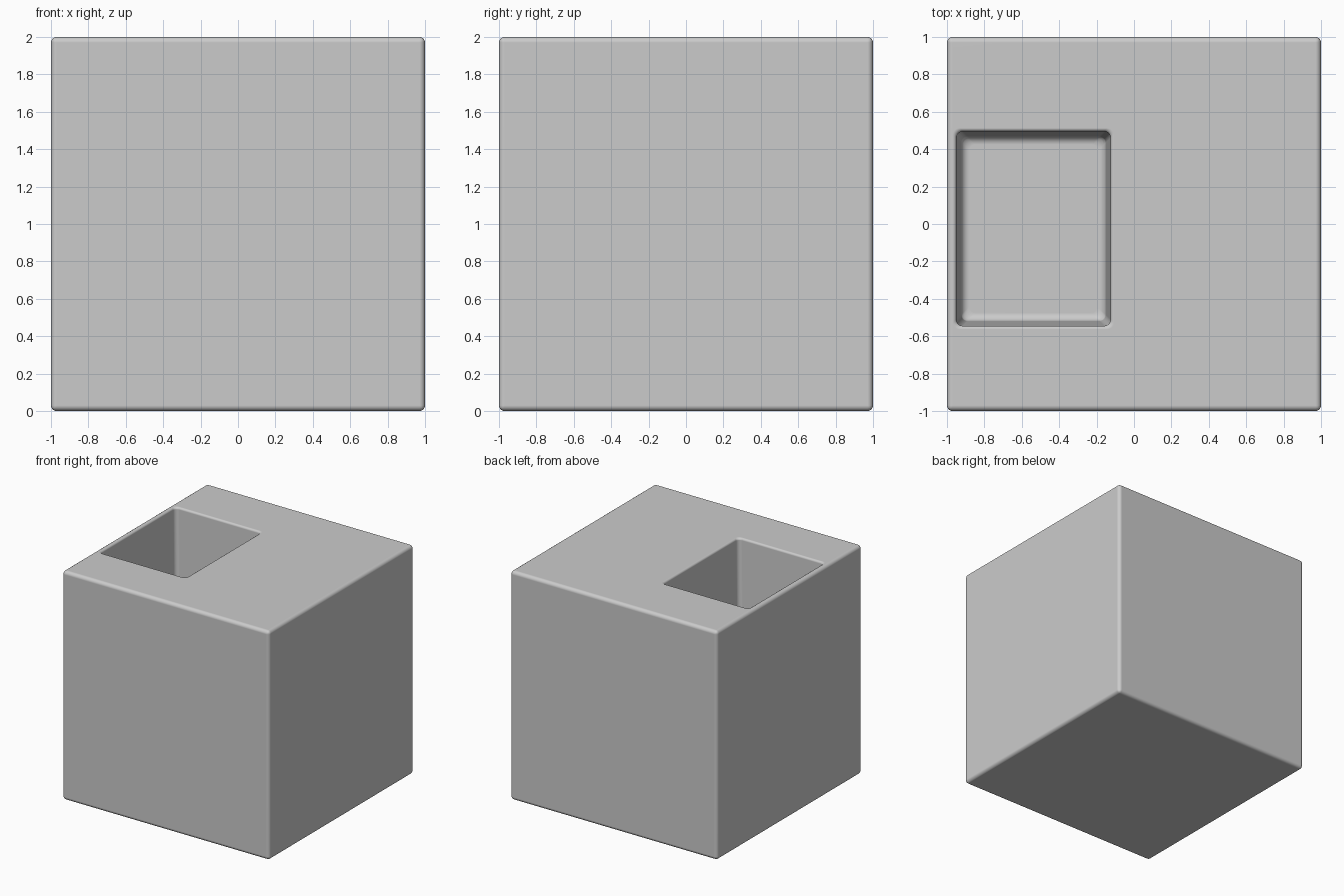
import bpy, bmesh, math

if "Cube" in bpy.data.objects:
    bpy.data.objects.remove(bpy.data.objects["Cube"])

# Block with softly rounded edges
bpy.ops.mesh.primitive_cube_add(size=2, location=(0, 0, 1))
block = bpy.context.object
block.name = "block"
bev = block.modifiers.new("round_edges", 'BEVEL')
bev.width = 0.03
bev.segments = 4

# Pocket outline at the top of its wall, and its floor height
X0, X1, Y0, Y1 = -0.95, -0.125, -0.545, 0.495
FLOOR, RIM, FILLET, TAPER = 1.0, 0.018, 0.045, 0.025


def ring(bm, inset, z, r=0.035, n=5):
    """Rounded rectangle of vertices, counter-clockwise."""
    x0, x1, y0, y1 = X0 + inset, X1 - inset, Y0 + inset, Y1 - inset
    corners = [(x1 - r, y1 - r), (x0 + r, y1 - r), (x0 + r, y0 + r), (x1 - r, y0 + r)]
    verts = []
    for k, (cx, cy) in enumerate(corners):
        for i in range(n + 1):
            a = math.pi / 2 * (k + i / n)
            verts.append(bm.verts.new((cx + r * math.cos(a), cy + r * math.sin(a), z)))
    return verts


# Wall profile: rounded rim, slight taper, rounded floor edge
profile = [(FLOOR, TAPER + FILLET)]
profile = []
for i in range(5):
    a = math.pi / 2 * i / 4
    profile.append((TAPER + FILLET * (1 - math.sin(a)), FLOOR + FILLET * (1 - math.cos(a))))
for i in range(5):
    a = math.pi / 2 * i / 4
    profile.append((-RIM * (1 - math.cos(a)), 2 - RIM + RIM * math.sin(a)))
profile.append((-RIM, 2.1))

# Pocket cutter
bm = bmesh.new()
rings = [ring(bm, o, z) for o, z in profile]
for lo, hi in zip(rings, rings[1:]):
    for i in range(len(lo)):
        j = (i + 1) % len(lo)
        bm.faces.new((lo[i], lo[j], hi[j], hi[i]))
bm.faces.new(rings[0][::-1])
bm.faces.new(rings[-1])
mesh = bpy.data.meshes.new("pocket_cutter")
bm.to_mesh(mesh)
bm.free()
cutter = bpy.data.objects.new("pocket_cutter", mesh)
bpy.context.collection.objects.link(cutter)

# Cut the pocket, then bake and smooth
cut = block.modifiers.new("pocket", 'BOOLEAN')
cut.operation = 'DIFFERENCE'
cut.solver = 'EXACT'
cut.object = cutter
bpy.context.view_layer.objects.active = block
for name in ("round_edges", "pocket"):
    bpy.ops.object.modifier_apply(modifier=name)
bpy.data.objects.remove(cutter)
bpy.ops.object.select_all(action='DESELECT')
block.select_set(True)
bpy.ops.object.shade_smooth_by_angle(angle=math.radians(35))
wn = block.modifiers.new("flat_face_normals", 'WEIGHTED_NORMAL')
wn.keep_sharp = True
